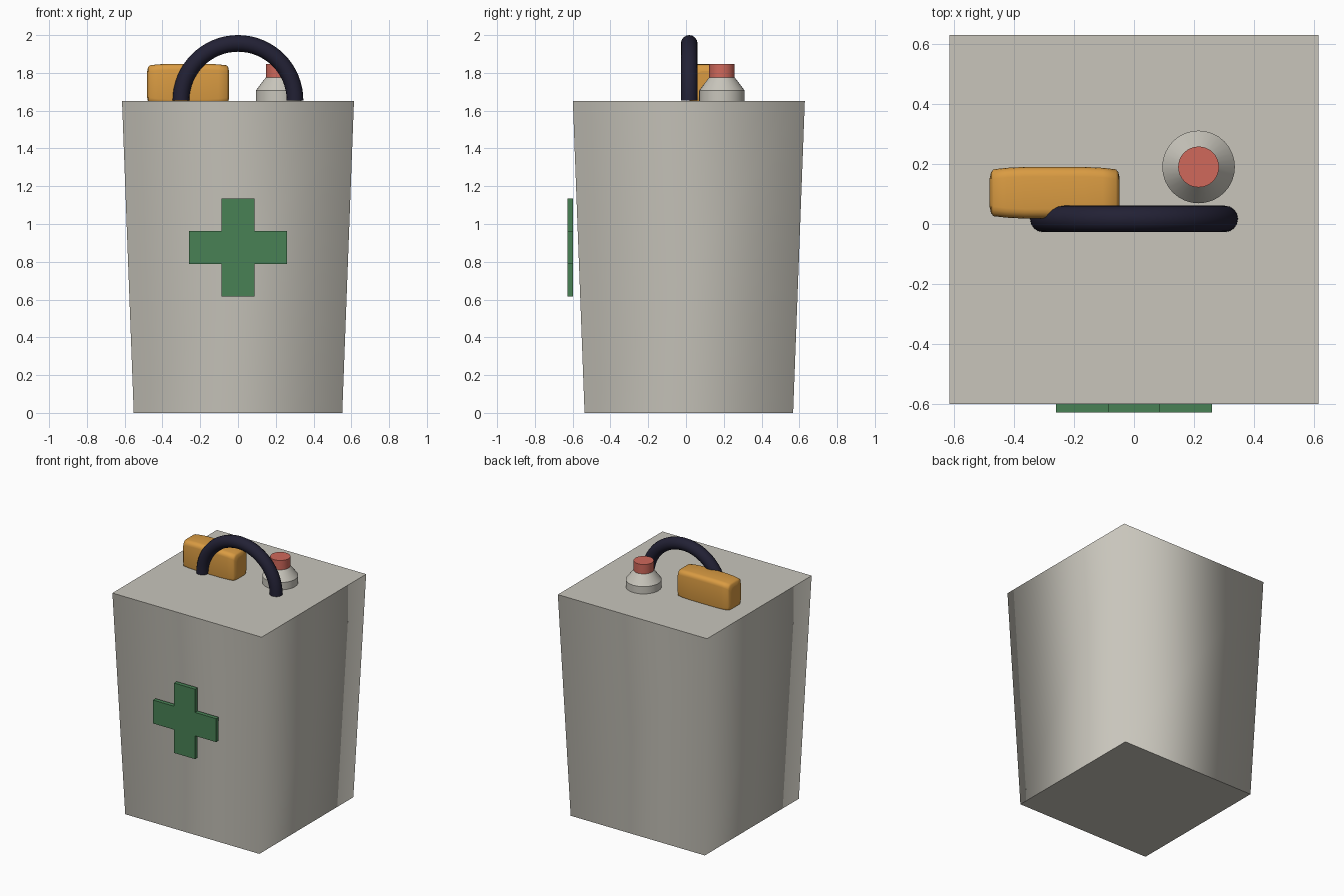
import bpy, bmesh
from math import pi, sin, cos, radians

cube = bpy.data.objects.get("Cube")
if cube:
    bpy.data.objects.remove(cube, do_unlink=True)


def material(name, rgb):
    m = bpy.data.materials.new(name)
    m.use_nodes = True
    m.diffuse_color = (*rgb, 1)
    m.node_tree.nodes["Principled BSDF"].inputs["Base Color"].default_value = (*rgb, 1)
    return m


grey = material("warm grey", (0.58, 0.56, 0.50))
navy = material("dark navy", (0.016, 0.015, 0.035))
amber = material("amber", (0.70, 0.33, 0.055))
red = material("soft red", (0.63, 0.14, 0.105))
green = material("green", (0.065, 0.22, 0.09))

MID_Y = 0.015
TOP = 1.652


def loft(name, rings, mat, smooth=True, closed=False):
    """Skin a list of equal-length point rings, capping the ends."""
    bm = bmesh.new()
    loops = [[bm.verts.new(p) for p in ring] for ring in rings]
    n = len(loops[0])
    for a, b in zip(loops, loops[1:]):
        for i in range(n):
            j = (i + 1) % n
            bm.faces.new((a[i], a[j], b[j], b[i])).smooth = smooth
    for cap in (loops[0], loops[-1]):
        bm.faces.new(cap)
        for i in range(n):
            bm.edges.get((cap[i], cap[(i + 1) % n])).smooth = False
    bmesh.ops.recalc_face_normals(bm, faces=bm.faces)
    mesh = bpy.data.meshes.new(name)
    bm.to_mesh(mesh)
    bm.free()
    mesh.materials.append(mat)
    obj = bpy.data.objects.new(name, mesh)
    bpy.context.collection.objects.link(obj)
    return obj


def circle(x, y, z, r, n, start=0.0):
    return [(x + r * cos(start + 2 * pi * i / n), y + r * sin(start + 2 * pi * i / n), z)
            for i in range(n)]


# Tapered square body with softly shaded sides
root2 = 2 ** 0.5
loft("body", [circle(0, MID_Y, 0, 0.552 * root2, 4, pi / 4),
              circle(0, MID_Y, TOP, 0.614 * root2, 4, pi / 4)], grey)

# Arched carrying handle
R, r = 0.302, 0.044
arch = []
for k in range(33):
    a = pi * k / 32
    arch.append([((R + r * cos(t)) * cos(a), MID_Y + 0.002 + r * sin(t),
                  1.654 + (R + r * cos(t)) * sin(a))
                 for t in (2 * pi * i / 16 for i in range(16))])
loft("handle", arch, navy)

# Spout neck and cap
sx, sy = 0.215, 0.19
loft("spout_collar", [circle(sx, sy, z, 0.121, 32) for z in (TOP - 0.01, 1.706)], grey)
loft("spout_cone", [circle(sx, sy, 1.706, 0.121, 32), circle(sx, sy, 1.776, 0.068, 32)], grey)
loft("spout_cap", [circle(sx, sy, z, 0.068, 32) for z in (1.776, 1.846)], red)


# Rounded amber block: rounded-rectangle sections that narrow at the ends
def section(x, inset, radius=0.032):
    hy, hz = 0.086 - inset, 0.11 - inset
    pts = []
    for q, (sy_, sz_) in enumerate(((1, 1), (-1, 1), (-1, -1), (1, -1))):
        for s in range(5):
            a = pi / 2 * (q + s / 4)
            pts.append((x, 0.104 + sy_ * (hy - radius) + radius * cos(a),
                        1.738 + sz_ * (hz - radius) + radius * sin(a)))
    return pts


half = [(0.10, 0.0), (0.16, 0.003), (0.204, 0.008), (0.212, 0.018), (0.2165, 0.038)]
stations = [(-x, i) for x, i in reversed(half)] + half
block = loft("amber_block", [section(-0.264 + x, i) for x, i in stations], amber)

# Raised cross on the front
w, s = 0.087, 0.26
outline = [(w, w), (w, s), (-w, s), (-w, w), (-s, w), (-s, -w),
           (-w, -w), (-w, -s), (w, -s), (w, -w), (s, -w), (s, w)]
loft("front_cross", [[(x, y, 0.875 + z) for x, z in outline] for y in (-0.628, -0.598)],
     green, smooth=False)
